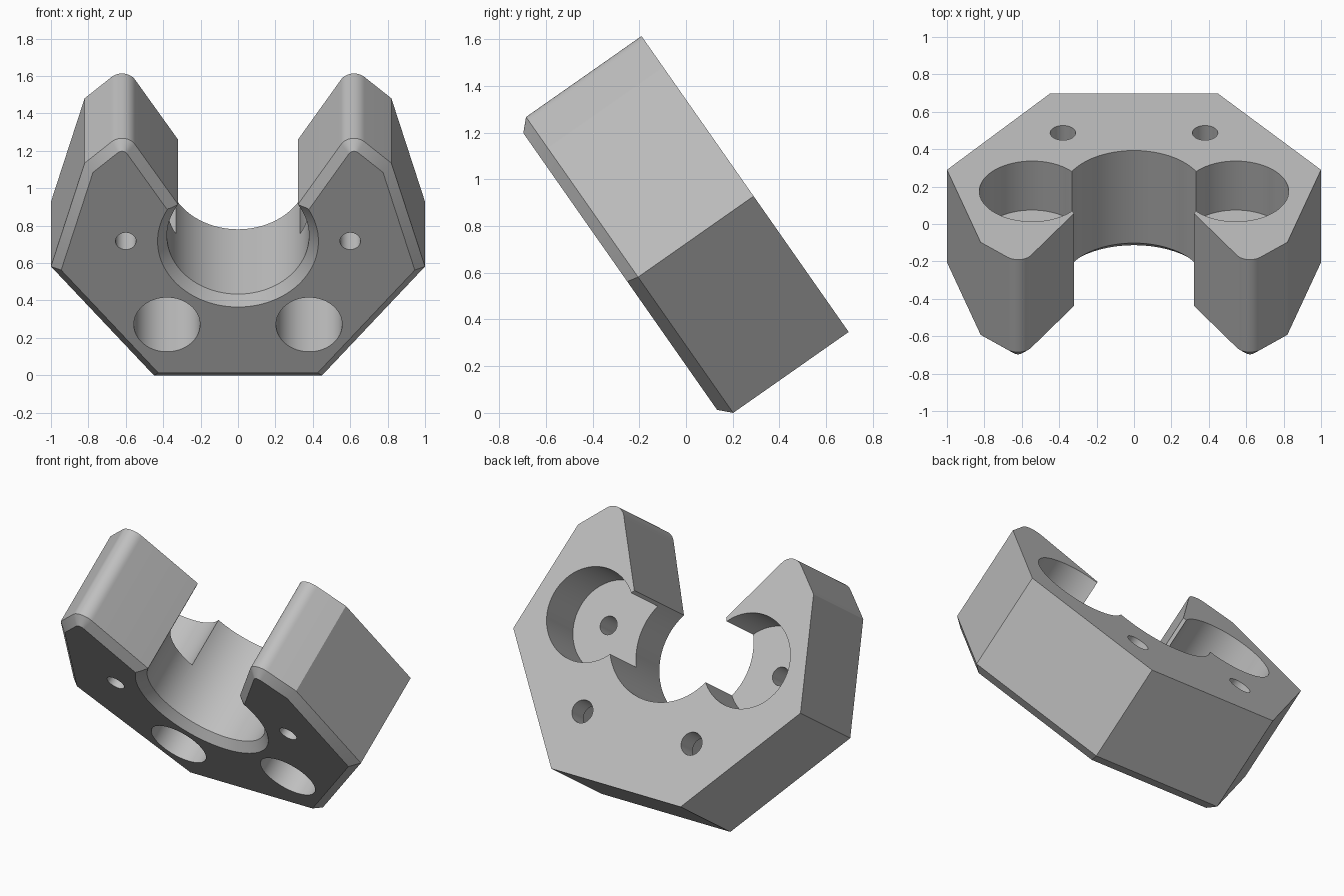
import bpy, bmesh
from math import sin, cos, radians
from mathutils import Matrix, Vector

default = bpy.data.objects.get("Cube")
if default:
    bpy.data.objects.remove(default, do_unlink=True)

TILT = radians(35)
FRONT, RIM, BACK = 0.117, 0.166, 0.770   # depths of front face, bevel edge, back face
BEVEL = 0.05
AXIS = 0.80                              # height of the main bore's centre

grey = bpy.data.materials.new("plain grey")
grey.use_nodes = True
grey.diffuse_color = (0.52, 0.52, 0.52, 1)
grey.node_tree.nodes["Principled BSDF"].inputs["Base Color"].default_value = grey.diffuse_color


def arc(cx, cz, r, start, end, n):
    angles = [radians(start + (end - start) * i / n) for i in range(n + 1)]
    return [Vector((cx + r * cos(a), cz + r * sin(a))) for a in angles]


def inset(points, d):
    """Offset a closed counter-clockwise outline inward with mitred corners."""
    result = []
    for i, p in enumerate(points):
        a = (p - points[i - 1]).normalized()
        b = (points[(i + 1) % len(points)] - p).normalized()
        na, nb = Vector((-a.y, a.x)), Vector((-b.y, b.x))
        result.append(p + (na + nb) * d / (1 + na.dot(nb)))
    return result


def make_object(name, bm):
    bmesh.ops.recalc_face_normals(bm, faces=bm.faces)
    mesh = bpy.data.meshes.new(name)
    bm.to_mesh(mesh)
    bm.free()
    mesh.materials.append(grey)
    obj = bpy.data.objects.new(name, mesh)
    bpy.context.collection.objects.link(obj)
    return obj


# Symmetric outline: faceted outside, rounded arm tips, round bore open at the top
half = [Vector((0.45, -0.11)), Vector((1.0, 0.60)), Vector((0.82, 1.275))]
half += arc(0.62, 1.357, 0.08, 45, 150, 12)
half += arc(0, AXIS, 0.38, 32.6, -90, 40)
outline = half + [Vector((-p.x, p.y)) for p in reversed(half[:-1])]

# Block body with a bevelled front
bm = bmesh.new()
rings = []
for points, depth in ((inset(outline, BEVEL), FRONT), (outline, RIM), (outline, BACK)):
    rings.append([bm.verts.new((p.x, depth, p.y)) for p in points])
count = len(outline)
for lower, upper in zip(rings, rings[1:]):
    for i in range(count):
        j = (i + 1) % count
        bm.faces.new((lower[i], lower[j], upper[j], upper[i]))
bm.faces.new(rings[0])
bm.faces.new(rings[-1])
block = make_object("clamp_block", bm)


def drill(x, z, r, near, far):
    """Cut a round hole between two depths."""
    bm = bmesh.new()
    place = Matrix.Translation((x, (near + far) / 2, z)) @ Matrix.Rotation(radians(90), 4, 'X')
    bmesh.ops.create_cone(bm, cap_ends=True, segments=64, radius1=r, radius2=r,
                          depth=far - near, matrix=place)
    cutter = make_object("hole_cutter", bm)
    cutter.hide_render = True
    mod = block.modifiers.new("hole", 'BOOLEAN')
    mod.operation = 'DIFFERENCE'
    mod.solver = 'EXACT'
    mod.object = cutter
    bpy.ops.object.modifier_apply(modifier=mod.name)
    bpy.data.objects.remove(cutter, do_unlink=True)


bpy.ops.object.select_all(action='DESELECT')
block.select_set(True)
bpy.context.view_layer.objects.active = block
for side in (-1, 1):
    drill(side * 0.545, AXIS, 0.282, 0.45, 1.0)    # wide rear pocket
    drill(side * 0.60, AXIS, 0.055, 0.0, 0.6)      # small hole into the pocket
    drill(side * 0.38, 0.255, 0.177, 0.0, 0.63)    # front screw recess
    drill(side * 0.38, 0.255, 0.068, 0.5, 1.0)     # screw hole through the back

# Lean the block back onto its lower front edge
block.data.transform(Matrix.Translation((0, 0.003, -0.005)) @ Matrix.Rotation(TILT, 4, 'X'))
bpy.ops.object.shade_smooth_by_angle(angle=radians(25))
